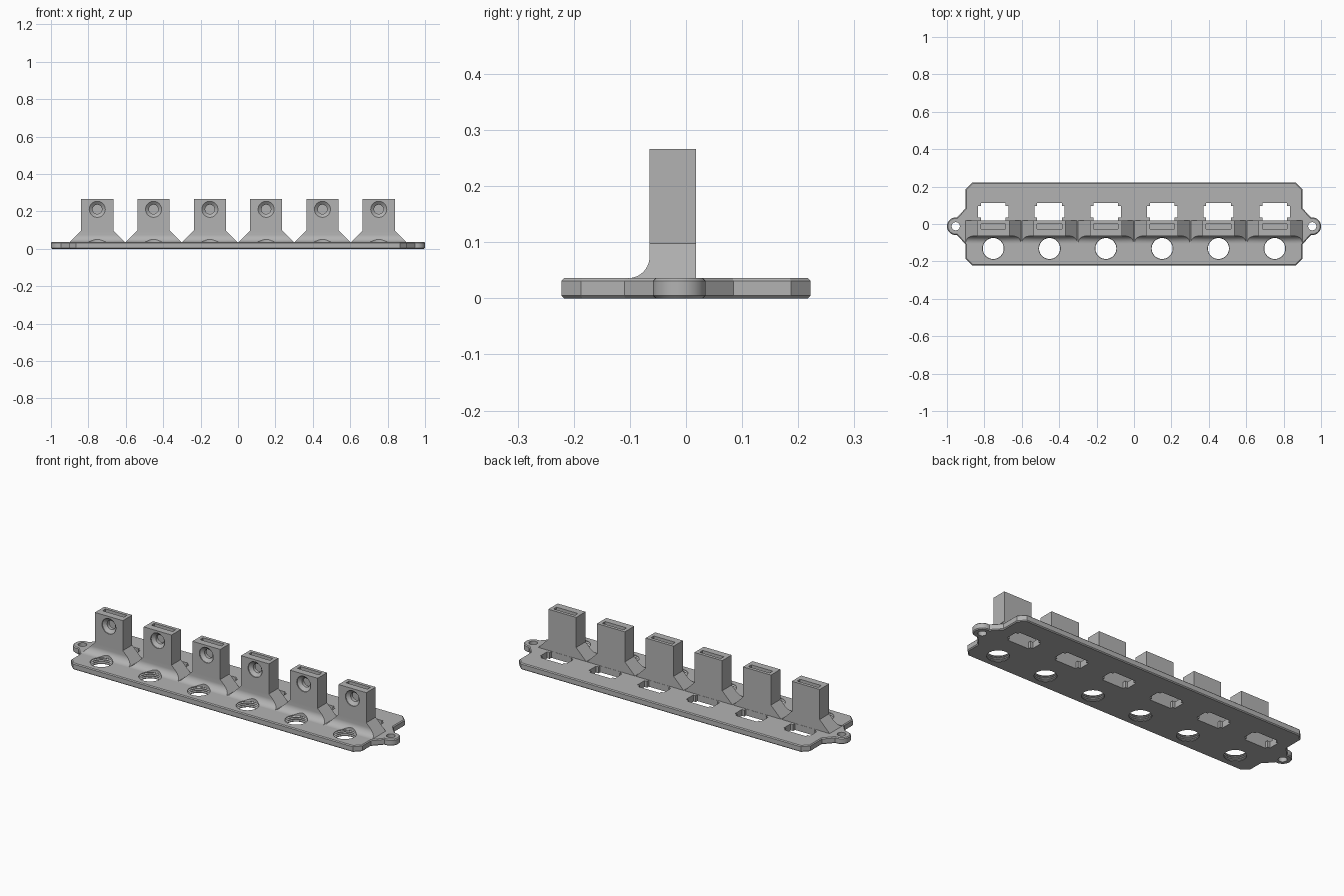
import bpy, bmesh, math
from mathutils import Matrix, Vector

cube = bpy.data.objects.get("Cube")
if cube:
    bpy.data.objects.remove(cube, do_unlink=True)

grey = bpy.data.materials.new("plain grey")
grey.use_nodes = True
COLOUR = (0.45, 0.45, 0.45, 1)
grey.diffuse_color = COLOUR
grey.node_tree.nodes["Principled BSDF"].inputs["Base Color"].default_value = COLOUR

PITCH = 0.301
TOP = 0.036          # top of the base plate
STATIONS = [(i - 2.5) * PITCH for i in range(6)]
AXES = {"x": lambda a, b, d: (d, a, b),
        "y": lambda a, b, d: (a, d, b),
        "z": lambda a, b, d: (a, b, d)}


def finish(bm, name):
    bmesh.ops.recalc_face_normals(bm, faces=bm.faces)
    mesh = bpy.data.meshes.new(name)
    bm.to_mesh(mesh)
    bm.free()
    mesh.materials.append(grey)
    obj = bpy.data.objects.new(name, mesh)
    bpy.context.collection.objects.link(obj)
    return obj


def prism(name, outline, axis, lo, hi, chamfer=0):
    """Extrude a 2D outline along an axis, with optional chamfered rims."""
    bm = bmesh.new()
    place = AXES[axis]
    face = bm.faces.new([bm.verts.new(place(a, b, lo)) for a, b in outline])
    ext = bmesh.ops.extrude_face_region(bm, geom=[face])
    moved = [v for v in ext["geom"] if isinstance(v, bmesh.types.BMVert)]
    bmesh.ops.translate(bm, verts=moved, vec=Vector(place(0, 0, hi - lo)))
    bmesh.ops.recalc_face_normals(bm, faces=bm.faces)
    if chamfer:
        rims = [e for e in bm.edges if abs(e.verts[0].co.z - e.verts[1].co.z) < 1e-5]
        bmesh.ops.bevel(bm, geom=rims, offset=chamfer, segments=1, affect="EDGES")
    return finish(bm, name)


def box_outline(a, b, c, d):
    return [(a, c), (b, c), (b, d), (a, d)]


def lathe(name, profile, segments=40):
    """Closed solid of revolution about z from (radius, height) pairs."""
    bm = bmesh.new()
    rings = [[bm.verts.new((r * math.cos(t), r * math.sin(t), z))
              for t in (2 * math.pi * i / segments for i in range(segments))]
             for r, z in profile]
    for low, high in zip(rings, rings[1:]):
        for i in range(segments):
            j = (i + 1) % segments
            bm.faces.new((low[i], low[j], high[j], high[i]))
    bm.faces.new(rings[0])
    bm.faces.new(rings[-1])
    return finish(bm, name)


def combine(obj, tool, operation="DIFFERENCE", keep=False):
    bpy.context.view_layer.update()
    mod = obj.modifiers.new("cut", "BOOLEAN")
    mod.operation = operation
    mod.solver = "EXACT"
    mod.object = tool
    bpy.context.view_layer.objects.active = obj
    bpy.ops.object.modifier_apply(modifier=mod.name)
    if not keep:
        bpy.data.objects.remove(tool, do_unlink=True)


def arc(cx, cy, r, start, end, n):
    return [(cx + r * math.cos(math.radians(start + (end - start) * i / n)),
             cy + r * math.sin(math.radians(start + (end - start) * i / n)))
            for i in range(n + 1)]


def smooth(obj):
    bpy.ops.object.select_all(action="DESELECT")
    obj.select_set(True)
    bpy.context.view_layer.objects.active = obj
    bpy.ops.object.shade_smooth_by_angle(angle=math.radians(28))


# Threaded round hole cutter, shared by plate and towers
thread = [(0.056, -0.02), (0.056, 0.002)]
for k in range(3):
    z = 0.004 + k * 0.010
    thread += [(0.056, z), (0.063, z + 0.004), (0.063, z + 0.006)]
thread += [(0.056, 0.033), (0.058, TOP), (0.058, 0.09)]
bore = lathe("bore_cutter", thread, 48)
bore.hide_render = True
bore.location.y = -0.131

# Base plate: chamfered corners and a rounded mounting ear at each end
EAR_X, EAR_Y = 0.953, -0.012
right_side = ([(0.865, 0.222), (0.9, 0.187), (0.9, 0.085)]
              + arc(EAR_X, EAR_Y, 0.047, 98, -98, 20)
              + [(0.9, -0.11), (0.9, -0.187), (0.865, -0.222)])
left_side = [(-x, y) for x, y in reversed(right_side)]
plate = prism("base_plate", right_side + left_side, "z", 0, TOP, chamfer=0.005)

for side in (-1, 1):
    ear_hole = lathe("ear_hole_cutter", [(0.022, -0.1), (0.022, 0.1)], 24)
    ear_hole.location = (side * EAR_X, EAR_Y, 0)
    combine(plate, ear_hole)

# Stepped window behind each tower
half_window = [(0.066, 0.019), (0.066, 0.035), (0.081, 0.035),
               (0.081, 0.097), (0.066, 0.097), (0.066, 0.112)]
window = half_window + [(-x, y) for x, y in reversed(half_window)]
for x in STATIONS:
    opening = prism("window_cutter", window, "z", -0.1, 0.1)
    opening.location.x = x
    combine(plate, opening)
    bore.location.x = x
    combine(plate, bore, keep=True)
smooth(plate)

# Tower: flared front silhouette crossed with a filleted side profile
half_front = [(0.148, 0.012), (0.148, TOP), (0.086, 0.098), (0.086, 0.266)]
front = half_front + [(-x, z) for x, z in reversed(half_front)]
tower = prism("tower", front, "y", -0.2, 0.018)
side_profile = ([(0.1, 0.0), (0.1, 0.3), (-0.065, 0.3)]
                + arc(-0.103, TOP + 0.038, 0.038, 0, -90, 10)
                + [(-0.103, 0.0)])
combine(tower, prism("profile_cutter", side_profile, "x", -0.3, 0.3), "INTERSECT")

# Strap slot in the top, countersunk screw hole in the front, bore clearance
combine(tower, prism("slot_cutter", box_outline(-0.066, 0.066, -0.026, 0.0), "z", 0.1, 0.4))
screw = lathe("screw_cutter", [(0.043, 0.1), (0.043, 0.06), (0.025, 0.045), (0.025, 0.012)], 32)
screw.matrix_world = Matrix.Translation((0, 0, 0.211)) @ Matrix.Rotation(math.radians(90), 4, "X")
combine(tower, screw)
bore.location.x = 0
combine(tower, bore)
smooth(tower)

# Repeat the tower along the plate
for i, x in enumerate(STATIONS):
    copy = tower if i == 0 else tower.copy()
    if i:
        bpy.context.collection.objects.link(copy)
    copy.name = f"tower_{i + 1}"
    copy.location.x = x
